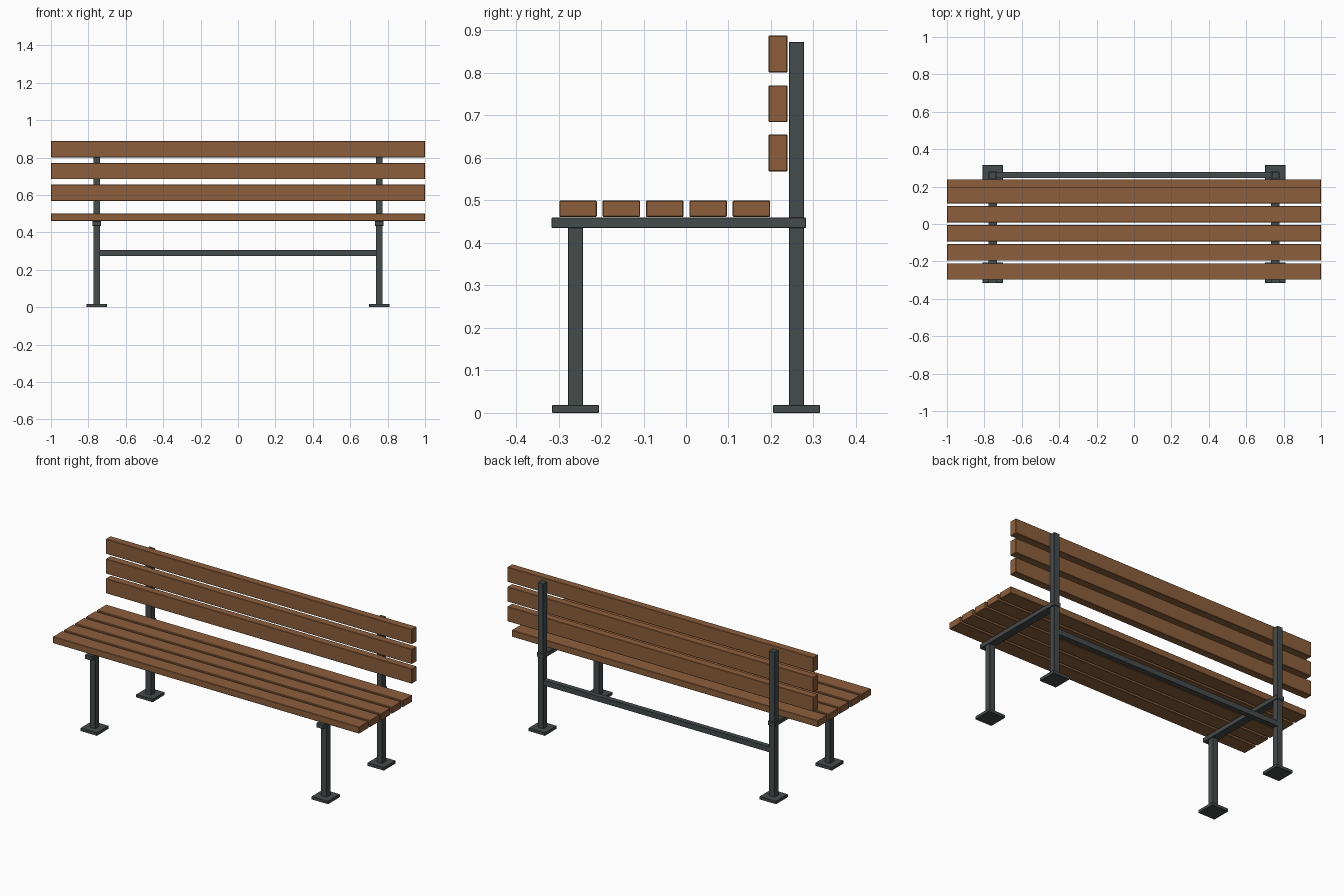
import bpy

if "Cube" in bpy.data.objects:
    bpy.data.objects.remove(bpy.data.objects["Cube"])


def material(name, rgb):
    m = bpy.data.materials.new(name)
    m.diffuse_color = (*rgb, 1.0)
    m.use_nodes = True
    m.node_tree.nodes["Principled BSDF"].inputs["Base Color"].default_value = m.diffuse_color
    return m


wood = material("brown wood", (0.262, 0.114, 0.045))
metal = material("dark grey metal", (0.060, 0.069, 0.070))


def box(name, lo, hi, mat, bevel=0.0):
    """Box between two corners, with an optional small chamfer."""
    centre = [(a + b) / 2 for a, b in zip(lo, hi)]
    bpy.ops.mesh.primitive_cube_add(size=1, location=centre)
    ob = bpy.context.object
    ob.name = name
    ob.scale = [b - a for a, b in zip(lo, hi)]
    bpy.ops.object.transform_apply(location=False, rotation=False, scale=True)
    ob.data.materials.append(mat)
    if bevel:
        mod = ob.modifiers.new("chamfer", 'BEVEL')
        mod.width = bevel
        mod.segments = 1
    return ob


# seat slats
for i in range(5):
    y = -0.254 + i * 0.102
    box(f"seat_slat_{i + 1}", (-1, y - 0.044, 0.461), (1, y + 0.044, 0.5), wood, 0.002)

# backrest slats
for i, (z0, z1) in enumerate([(0.568, 0.655), (0.684, 0.771), (0.801, 0.888)]):
    box(f"back_slat_{i + 1}", (-1, 0.194, z0), (1, 0.239, z1), wood, 0.002)

# two mirrored metal end frames
for side, x in (("left", -0.755), ("right", 0.755)):
    for part, y, top in (("front_leg", -0.26, 0.44), ("back_post", 0.26, 0.873)):
        box(f"{side}_{part}", (x - 0.018, y - 0.018, 0.01), (x + 0.018, y + 0.018, top), metal, 0.001)
        box(f"{side}_{part}_foot", (x - 0.054, y - 0.055, 0), (x + 0.054, y + 0.055, 0.018), metal, 0.001)
    box(f"{side}_seat_rail", (x - 0.023, -0.316, 0.435), (x + 0.023, 0.282, 0.46), metal, 0.001)

# crossbar between the back posts
box("rear_crossbar", (-0.75, 0.247, 0.274), (0.75, 0.277, 0.305), metal)
